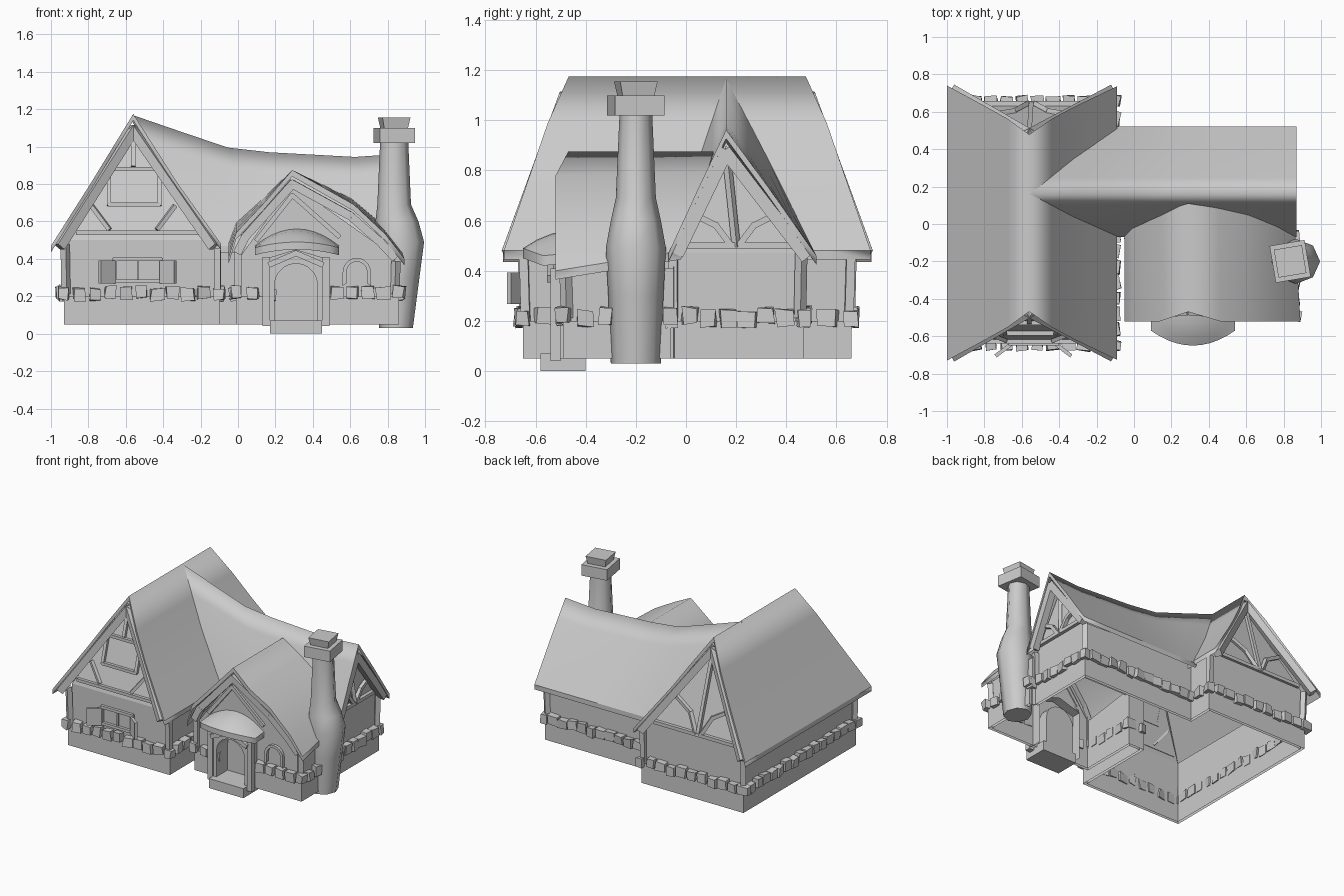
import bpy, bmesh, math, random
from mathutils import Vector, Matrix

random.seed(4)
if "Cube" in bpy.data.objects:
    bpy.data.objects.remove(bpy.data.objects["Cube"])

plaster = bpy.data.materials.new("stone_grey")
plaster.use_nodes = True
GREY = (0.6, 0.6, 0.6, 1)
plaster.diffuse_color = GREY
plaster.node_tree.nodes["Principled BSDF"].inputs["Base Color"].default_value = GREY


def finish(name, bm):
    mesh = bpy.data.meshes.new(name)
    bm.to_mesh(mesh)
    bm.free()
    mesh.materials.append(plaster)
    ob = bpy.data.objects.new(name, mesh)
    bpy.context.collection.objects.link(ob)


def poly_mesh(name, verts, faces):
    bm = bmesh.new()
    vs = [bm.verts.new(v) for v in verts]
    for f in faces:
        bm.faces.new([vs[i] for i in f])
    bmesh.ops.recalc_face_normals(bm, faces=bm.faces[:])
    finish(name, bm)


def add_box(bm, matrix, size, jitter=0):
    for v in bmesh.ops.create_cube(bm, size=1)["verts"]:
        v.co = matrix @ Vector([c * s * (1 + random.uniform(-jitter, jitter)) for c, s in zip(v.co, size)])


def beams(name, paths, w=0.03):
    """Square timbers following each list of points."""
    bm = bmesh.new()
    for path in paths:
        for a, b in zip(path, path[1:]):
            a, b = Vector(a), Vector(b)
            rot = (b - a).to_track_quat("Z", "Y").to_matrix().to_4x4()
            add_box(bm, Matrix.Translation((a + b) / 2) @ rot, (w, w, (b - a).length + w * 0.5))
    finish(name, bm)


def roof(name, rows, thick):
    """Smooth curved sheet with crisp rims, from rows of points."""
    bm = bmesh.new()
    top = [[bm.verts.new(p) for p in r] for r in rows]
    low = [[bm.verts.new(Vector(p) - Vector((0, 0, thick))) for p in r] for r in rows]
    for g in (top, low):
        for r, s in zip(g, g[1:]):
            for i in range(len(r) - 1):
                bm.faces.new((r[i], r[i + 1], s[i + 1], s[i]))

    def rim(g):
        return g[0] + [r[-1] for r in g[1:-1]] + g[-1][::-1] + [r[0] for r in g[-2:0:-1]]
    a, b = rim(top), rim(low)
    for i in range(len(a)):
        j = (i + 1) % len(a)
        bm.faces.new((a[i], a[j], b[j], b[i]))
    bmesh.ops.recalc_face_normals(bm, faces=bm.faces[:])
    for f in bm.faces:
        f.smooth = True
    for r in (a, b):
        for i in range(len(r)):
            bm.edges.get((r[i], r[(i + 1) % len(r)])).smooth = False
    finish(name, bm)


def wall_strip(name, path, z0):
    """Upright wall along a path of (x, y, top height)."""
    n = len(path)
    verts = [(x, y, z0) for x, y, z in path] + list(path)
    poly_mesh(name, verts, [(i, i + 1, i + 1 + n, i + n) for i in range(n - 1)])


def arch(cx, half, z0, spring, n=10):
    pts = [(cx - half, z0)]
    pts += [(cx - half * math.cos(math.pi * i / n), spring + half * math.sin(math.pi * i / n)) for i in range(n + 1)]
    return pts + [(cx + half, z0)]


def lerp_points(pts, n):
    out = []
    for p, q in zip(pts, pts[1:]):
        out += [tuple(Vector(p).lerp(Vector(q), i / n)) for i in range(n)]
    return out + [pts[-1]]


# Walls: one outline open to the inside, with separate gables
wall_strip("house_walls", [
    (0.01, -0.47, 0.41), (0.01, -0.04, 0.47), (-0.12, -0.04, 0.47), (-0.12, -0.63, 0.5), (-0.91, -0.63, 0.5),
    (-0.91, 0.64, 0.5), (-0.12, 0.64, 0.5), (-0.12, 0.45, 0.5), (0.8, 0.45, 0.47), (0.8, -0.04, 0.47),
    (0.84, -0.05, 0.41), (0.84, -0.47, 0.41)], 0.05)
for name, y, s in (("front", -0.63, 1), ("back", 0.64, -1)):
    poly_mesh(f"main_{name}_gable", [(-0.91, y, 0.5), (-0.12, y, 0.5), (-0.56, y + s * 0.17, 1.08)], [(0, 1, 2)])
poly_mesh("cross_gable", [(0.8, -0.04, 0.47), (0.8, 0.45, 0.47), (0.76, 0.16, 0.9)], [(0, 1, 2)])
doorway = arch(0.31, 0.115, 0.05, 0.26)
outline = [(0.01, 0.05), (0.01, 0.41), (0.29, 0.8), (0.84, 0.41), (0.84, 0.05)] + doorway[::-1]
poly_mesh("porch_front_wall", [(x, -0.47, z) for x, z in outline], [tuple(range(len(outline)))])
plinth = [(0.17, -0.49), (-0.01, -0.49), (-0.01, -0.06), (-0.1, -0.06), (-0.1, -0.65), (-0.93, -0.65), (-0.93, 0.66),
          (-0.1, 0.66), (-0.1, 0.47), (0.82, 0.47), (0.82, -0.06), (0.86, -0.06), (0.86, -0.49), (0.45, -0.49)]
wall_strip("plinth", [(x, y, 0.2) for x, y in plinth], 0.05)

# Main roof: gable ends lean back towards a clipped ridge
prof = lerp_points([(-1.0, 0.47), (-0.79, 0.8), (-0.56, 1.175), (-0.32, 0.8), (-0.09, 0.48)], 2)
rows = []
for k in range(9):
    t = k / 4 - 1
    rows.append([(x, 0.005 + t * (0.735 - 0.22 * (z - 0.47) / 0.64 - 0.3 * max(0, z - 1.11)), z) for x, z in prof])
roof("main_roof", rows, 0.035)

# Cross roof: starts along the valley, its ridge sweeping up into the main ridge
rows = []
for ridge_x, ridge in ((-0.56, 1.17), (-0.35, 1.08), (-0.13, 0.995), (0.1, 0.97), (0.6, 0.945), (0.87, 0.962)):
    t = (ridge_x + 0.56) / 1.43
    mid = 0.47 + (ridge - 0.47) * 0.53
    side = [(-0.07, 0.47), (0.05, mid), (0.16, ridge), (0.33, mid), (0.52, 0.46)]
    row = []
    for y, z in lerp_points(side, 2):
        valley = -0.57 + (1.175 - z) * 0.66
        row.append((valley + (0.87 - valley) * t, y, z))
    rows.append(row)
roof("cross_roof", rows, 0.035)

# Porch roof: bulging, wider on the chimney side, eaves lifting to the rear
prof = [(-0.05, 0.41), (-0.01, 0.54), (0.14, 0.7), (0.29, 0.875), (0.46, 0.78), (0.62, 0.69), (0.79, 0.53), (0.89, 0.4)]
rows = []
for t in (0, 0.33, 0.66, 1):
    row = []
    for x, z in prof:
        low = (0.875 - z) / 0.475
        y0 = -0.47 if z > 0.8 else -0.52
        row.append((x - 0.03 * t * low * (x > 0.3), y0 + t * (0.11 - 0.13 * low - y0), z + 0.08 * t * low))
    rows.append(row)
roof("porch_roof", rows, 0.035)

# Bargeboards under the gable edges
for name, y, s in (("front", -0.70, 1), ("back", 0.71, -1)):
    beams(f"main_{name}_bargeboards", [[(-0.95, y, 0.475), (-0.56, y + s * 0.225, 1.09), (-0.135, y, 0.475)]], 0.05)
beams("cross_bargeboards", [[(0.84, -0.03, 0.475), (0.84, 0.16, 0.87), (0.84, 0.475, 0.46)]], 0.05)
beams("porch_bargeboards", [[(0.0, -0.49, 0.44), (0.04, -0.49, 0.52), (0.29, -0.465, 0.8),
                             (0.6, -0.49, 0.63), (0.76, -0.49, 0.49), (0.835, -0.49, 0.41)]], 0.045)


# Timber framing on the leaning main gables
def on_gable(s, *pts):
    return [(x, 0.005 + s * (0.645 - 0.17 * max(0, z - 0.5) / 0.58), z) for x, z in pts]


beams("front_gable_timbers", [
    on_gable(-1, (-0.86, 0.54), (-0.2, 0.54)),
    on_gable(-1, (-0.69, 0.69), (-0.69, 0.88), (-0.42, 0.88), (-0.42, 0.69), (-0.69, 0.69)),
    on_gable(-1, (-0.56, 0.9), (-0.56, 1.05)),
    on_gable(-1, (-0.78, 0.68), (-0.69, 0.56)), on_gable(-1, (-0.34, 0.68), (-0.43, 0.56))], 0.022)
beams("back_gable_timbers", [
    on_gable(1, (-0.88, 0.52), (-0.2, 0.52)), on_gable(1, (-0.55, 0.52), (-0.56, 1.05)),
    on_gable(1, (-0.76, 0.72), (-0.64, 0.65), (-0.57, 0.52)),
    on_gable(1, (-0.34, 0.72), (-0.46, 0.65), (-0.53, 0.52))], 0.025)
beams("cross_gable_timbers", [
    [(0.81, -0.03, 0.5), (0.81, 0.43, 0.5)], [(0.81, 0.2, 0.5), (0.78, 0.16, 0.88)],
    [(0.81, 0.04, 0.62), (0.81, 0.12, 0.58), (0.81, 0.18, 0.5)],
    [(0.81, 0.35, 0.62), (0.81, 0.27, 0.58), (0.81, 0.21, 0.5)]], 0.025)
posts = [(-0.92, -0.64, 0.47), (-0.11, -0.64, 0.45), (-0.92, 0.65, 0.47), (-0.11, 0.65, 0.45),
         (0.81, 0.455, 0.46), (0.81, -0.05, 0.44), (0.0, -0.475, 0.43), (0.84, -0.475, 0.38)]
beams("corner_posts", [[(x, y, 0.22), (x * 1.005, y * 1.01, z)] for x, y, z in posts], 0.035)
beams("porch_braces", [[(0.1, -0.475, 0.5), (0.29, -0.475, 0.74), (0.54, -0.475, 0.52)]], 0.025)

# Row of rough stones along the plinth top
bm = bmesh.new()
for p, q in zip(plinth, plinth[1:]):
    a, b = Vector((*p, 0.215)), Vector((*q, 0.215))
    n = max(1, round((b - a).length / 0.08))
    angle = math.atan2(b.y - a.y, b.x - a.x)
    for i in range(n):
        spin = Matrix.Rotation(angle + random.uniform(-0.2, 0.2), 4, "Z")
        spot = Matrix.Translation(a.lerp(b, i / n) + Vector((0, 0, random.uniform(-0.01, 0.01))))
        add_box(bm, spot @ spin, (random.uniform(0.05, 0.08), 0.05, 0.065), 0.2)
finish("plinth_stones", bm)

# Chimney: eight-sided lofted stack with square caps
bm = bmesh.new()
loops = []
for z, cx, rx, ry in ((0.03, 0.845, 0.09, 0.1), (0.3, 0.855, 0.115, 0.11), (0.49, 0.865, 0.13, 0.12),
                      (0.6, 0.85, 0.115, 0.1), (0.69, 0.835, 0.09, 0.08), (1.03, 0.835, 0.075, 0.065)):
    loops.append([bm.verts.new((cx + rx * math.cos(i * math.pi / 4), -0.2 + ry * math.sin(i * math.pi / 4), z))
                  for i in range(8)])
for r, s in zip(loops, loops[1:]):
    for i in range(8):
        bm.faces.new((r[i], r[(i + 1) % 8], s[(i + 1) % 8], s[i])).smooth = True
bm.faces.new(loops[0][::-1])
bm.faces.new(loops[-1])
finish("chimney_stack", bm)
bm = bmesh.new()
add_box(bm, Matrix.Translation((0.835, -0.2, 1.06)) @ Matrix.Rotation(0.17, 4, "Z"), (0.19, 0.2, 0.08))
bmesh.ops.create_cone(bm, cap_ends=True, segments=4, radius1=0.09, radius2=0.107, depth=0.06,
                      matrix=Matrix.Translation((0.835, -0.2, 1.125)) @ Matrix.Rotation(0.95, 4, "Z"))
finish("chimney_cap", bm)


def surround(name, inner, outer, y0, y1):
    """Frame around an arched opening, with a pane closing its rear."""
    n = len(inner)
    verts = [(x, y, z) for y in (y0, y1) for ring in (inner, outer) for x, z in ring]
    faces = [tuple(range(2 * n, 3 * n))]
    for i in range(n - 1):
        for p, q in ((0, n), (n, 3 * n), (0, 2 * n)):
            faces.append((p + i, p + i + 1, q + i + 1, q + i))
    poly_mesh(name, verts, faces)


# Recessed doorway with a peaked surround
peaked = [(0.31 + (x - 0.31) * 1.5, z if z < 0.26 else 0.45 - 0.45 * abs(x - 0.31)) for x, z in doorway]
surround("door_surround", doorway, peaked, -0.53, -0.4)
beams("door_posts", [[(x, -0.52, 0.05), (x, -0.52, 0.4)] for x in (0.15, 0.47)], 0.04)
beams("door_gable", [[(0.17, -0.54, 0.37), (0.31, -0.54, 0.43), (0.45, -0.54, 0.37)]], 0.03)
bm = bmesh.new()
add_box(bm, Matrix.Translation((0.31, -0.49, 0.035)), (0.28, 0.18, 0.07))
finish("door_step", bm)

# Drooping curved hood above the door
rows = []
for t in (0, 0.35, 0.7, 1):
    rows.append([(0.315 + 0.225 * u, -0.47 - t * (0.1 + 0.08 * (1 - u * u)),
                  0.47 + (1 - u * u) * (0.09 - 0.06 * t * t) - 0.01 * t) for u in [i / 5 - 1 for i in range(11)]])
roof("door_hood", rows, 0.04)

# Windows
surround("porch_window", arch(0.635, 0.055, 0.27, 0.33), arch(0.635, 0.075, 0.255, 0.33), -0.495, -0.474)
beams("front_window_frame", [[(-0.66, -0.64, 0.28), (-0.66, -0.64, 0.4), (-0.41, -0.64, 0.4),
                              (-0.41, -0.64, 0.28), (-0.66, -0.64, 0.28)]], 0.02)
beams("front_window_bar", [[(-0.535, -0.635, 0.28), (-0.535, -0.635, 0.4)]], 0.012)
for side, x, s in (("right", -0.7, 1), ("left", -0.375, -1)):
    bm = bmesh.new()
    add_box(bm, Matrix.Translation((x, -0.675, 0.33)) @ Matrix.Rotation(s * 0.65, 4, "Z"), (0.1, 0.02, 0.125))
    finish(f"{side}_shutter", bm)
